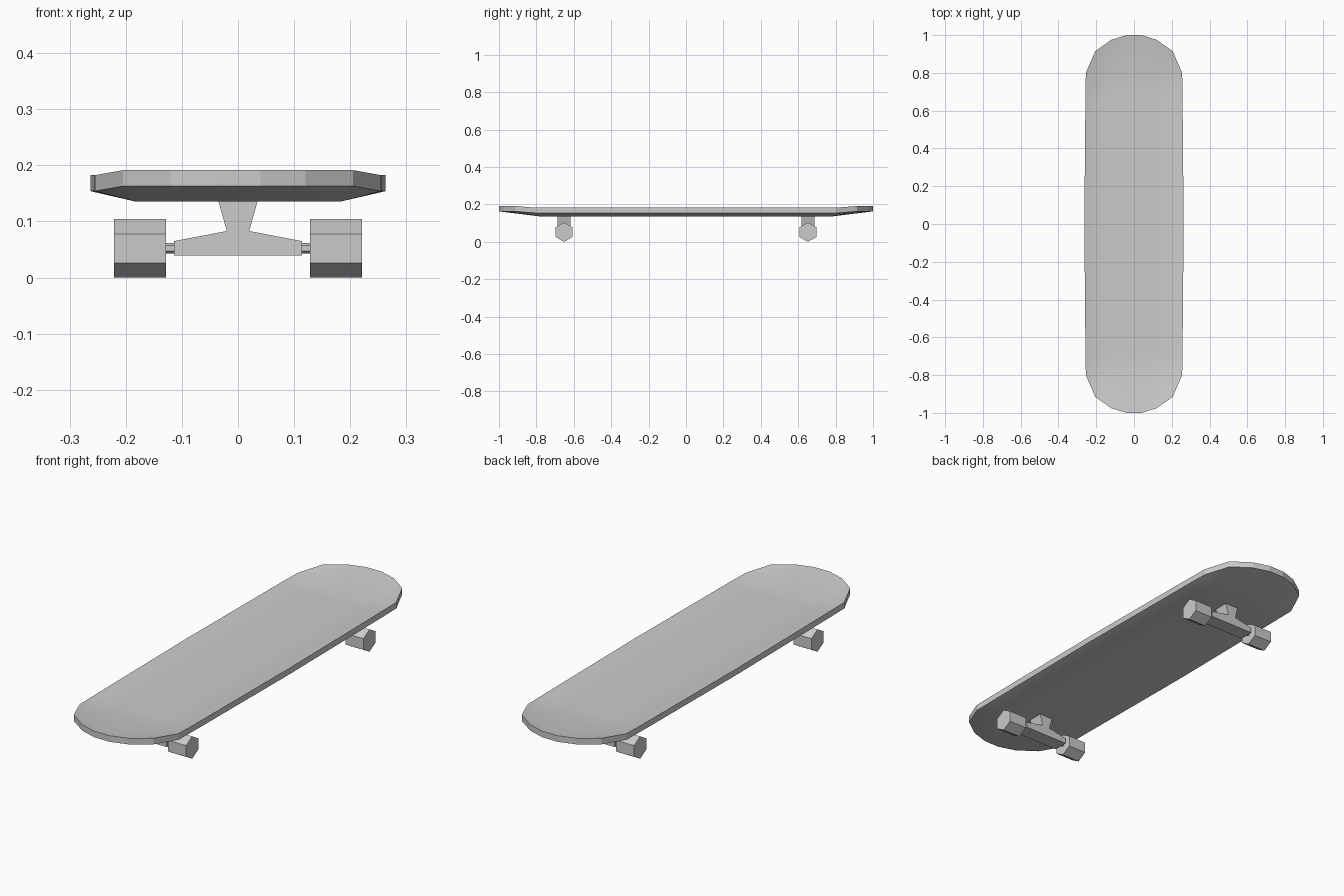
import bpy, bmesh, math
from mathutils import Vector, Matrix

if "Cube" in bpy.data.objects:
    bpy.data.objects.remove(bpy.data.objects["Cube"])


def finish(bm, name):
    bmesh.ops.recalc_face_normals(bm, faces=bm.faces)
    mesh = bpy.data.meshes.new(name)
    bm.to_mesh(mesh)
    bm.free()
    obj = bpy.data.objects.new(name, mesh)
    bpy.context.collection.objects.link(obj)
    return obj


# Deck: a grid with a flat pan, raised side rims and upturned rounded ends
def deck():
    base, side, tip, thick = 0.136, 0.154, 0.163, 0.0285
    half_cols = [(0.04, 1.0, 0.04), (0.12, 0.975, 0.12), (0.205, 0.915, 0.185)]
    half_edge = {0: 0.263, 0.68: 0.257, 0.78: 0.255}

    def row(y, is_tip):
        s = 1 if y > 0 else -1
        if is_tip:
            half = [(x, s * ty, tip) for x, ty, _ in half_cols]
            half.append(half[-1])
        else:
            a = abs(y)
            half = [(x, y, base) for _, _, x in half_cols]
            half.append((half_edge[a], s * 0.8 if a == 0.78 else y, side))
        return [(-x, yy, z) for x, yy, z in reversed(half)] + half

    rows = [row(-1, True)] + [row(y, False) for y in (-0.78, -0.68, 0, 0.68, 0.78)] + [row(1, True)]
    bm = bmesh.new()
    grid = [[bm.verts.new(p) for p in r] for r in rows]
    for a, b in zip(grid, grid[1:]):
        for i in range(len(a) - 1):
            bm.faces.new((a[i], a[i + 1], b[i + 1], b[i]))
    bmesh.ops.remove_doubles(bm, verts=bm.verts, dist=1e-5)
    bottom = list(bm.faces)
    ret = bmesh.ops.extrude_face_region(bm, geom=bottom, use_keep_orig=True)
    top = [v for v in ret["geom"] if isinstance(v, bmesh.types.BMVert)]
    bmesh.ops.translate(bm, verts=top, vec=(0, 0, thick))
    bm.normal_update()
    for f in bm.faces:
        f.smooth = abs(f.normal.z) > 0.5
    for e in bm.edges:
        e.smooth = all(f.smooth for f in e.link_faces)
    finish(bm, "deck")


# Truck hanger: mirrored front profile extruded along y
def hanger(name, y, depth=0.035):
    half = [(0.114, 0.039), (0.114, 0.065), (0.02, 0.083), (0.036, 0.14)]
    profile = half + [(-x, z) for x, z in reversed(half)]
    bm = bmesh.new()
    face = bm.faces.new([bm.verts.new((x, y - depth, z)) for x, z in profile])
    ret = bmesh.ops.extrude_face_region(bm, geom=[face], use_keep_orig=True)
    verts = [v for v in ret["geom"] if isinstance(v, bmesh.types.BMVert)]
    bmesh.ops.translate(bm, verts=verts, vec=(0, 2 * depth, 0))
    finish(bm, name)


# Six-sided bar along x with a corner pointing up
def hex_bar(name, x0, x1, y, z, radius):
    bm = bmesh.new()
    bmesh.ops.create_cone(bm, cap_ends=True, segments=6, radius1=radius,
                          radius2=radius, depth=abs(x1 - x0))
    bm.transform(Matrix.Rotation(math.pi / 2, 4, 'Y'))
    top = max(v.co.z for v in bm.verts)
    if top < radius * 0.99:
        bm.transform(Matrix.Rotation(math.pi / 6, 4, 'X'))
    bm.transform(Matrix.Translation(Vector(((x0 + x1) / 2, y, z))))
    finish(bm, name)


deck()
for end, y in (("front", -0.652), ("rear", 0.652)):
    hanger(end + "_truck_hanger", y)
    hex_bar(end + "_axle", -0.14, 0.14, y, 0.052, 0.0095)
    for side, s in (("left", -1), ("right", 1)):
        hex_bar(f"{end}_{side}_wheel", s * 0.128, s * 0.221, y, 0.052, 0.052)
